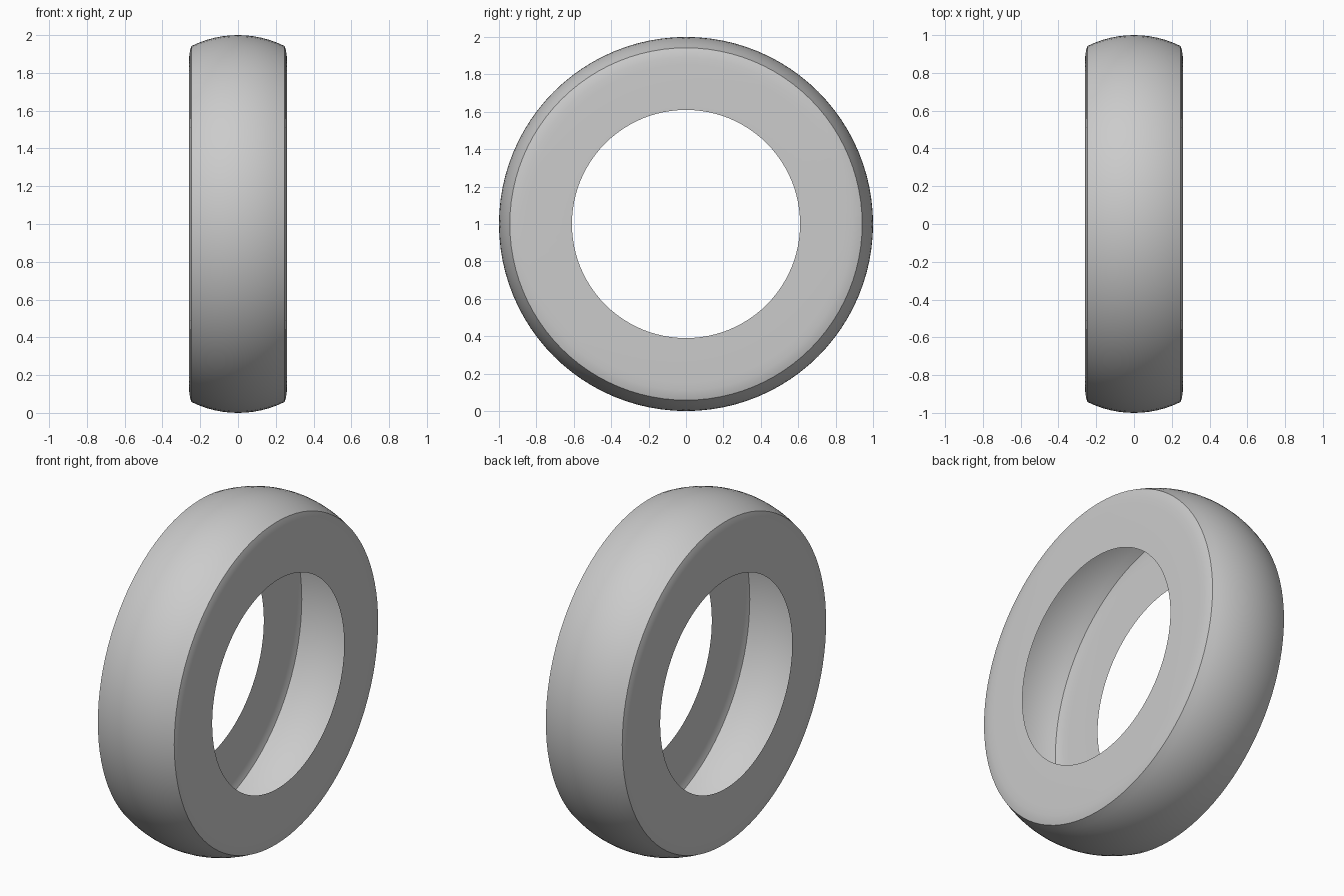
import bpy, bmesh, math

if "Cube" in bpy.data.objects:
    bpy.data.objects.remove(bpy.data.objects["Cube"])

SEGMENTS = 96
TREAD_EDGE = (0.247, 0.942)   # half width, radius where tread meets sidewall

# One flat grey
grey = bpy.data.materials.new("light grey rubber")
grey.diffuse_color = (0.6, 0.6, 0.6, 1)
grey.use_nodes = True
grey.node_tree.nodes["Principled BSDF"].inputs["Base Color"].default_value = grey.diffuse_color

# Half cross-section (x, radius): flat sidewall, then rounded shoulder
side = [(0.26, 0.61), (0.26, 0.85), (0.258, 0.89), (0.254, 0.92), TREAD_EDGE]

# Crowned tread: circular arc between the two shoulders
half_w, sag = TREAD_EDGE[0], 1 - TREAD_EDGE[1]
arc_r = (half_w ** 2 + sag ** 2) / (2 * sag)
tread = []
for i in range(1, 12):
    x = half_w * (1 - i / 6)
    tread.append((x, 1 - arc_r + math.sqrt(arc_r ** 2 - x ** 2)))

profile = side + tread + [(-x, r) for x, r in reversed(side)]

# Hollow tyre shell: revolve the profile around the x axis, open at the rim
bm = bmesh.new()
rings = []
for s in range(SEGMENTS):
    a = 2 * math.pi * s / SEGMENTS
    rings.append([bm.verts.new((x, r * math.cos(a), 1 + r * math.sin(a)))
                  for x, r in profile])
for s in range(SEGMENTS):
    a, b = rings[s], rings[(s + 1) % SEGMENTS]
    for i in range(len(profile) - 1):
        bm.faces.new((a[i], a[i + 1], b[i + 1], b[i]))
bmesh.ops.recalc_face_normals(bm, faces=bm.faces)

# Make sure the tread faces outward
bm.normal_update()
probe = max(bm.faces, key=lambda f: f.calc_center_median().z)
if probe.normal.z < 0:
    bmesh.ops.reverse_faces(bm, faces=bm.faces)

mesh = bpy.data.meshes.new("tyre")
bm.to_mesh(mesh)
bm.free()
mesh.materials.append(grey)
tyre = bpy.data.objects.new("tyre", mesh)
bpy.context.collection.objects.link(tyre)

# Smooth surfaces with a crisp shoulder edge
bpy.context.view_layer.objects.active = tyre
tyre.select_set(True)
bpy.ops.object.shade_smooth_by_angle(angle=math.radians(30))
